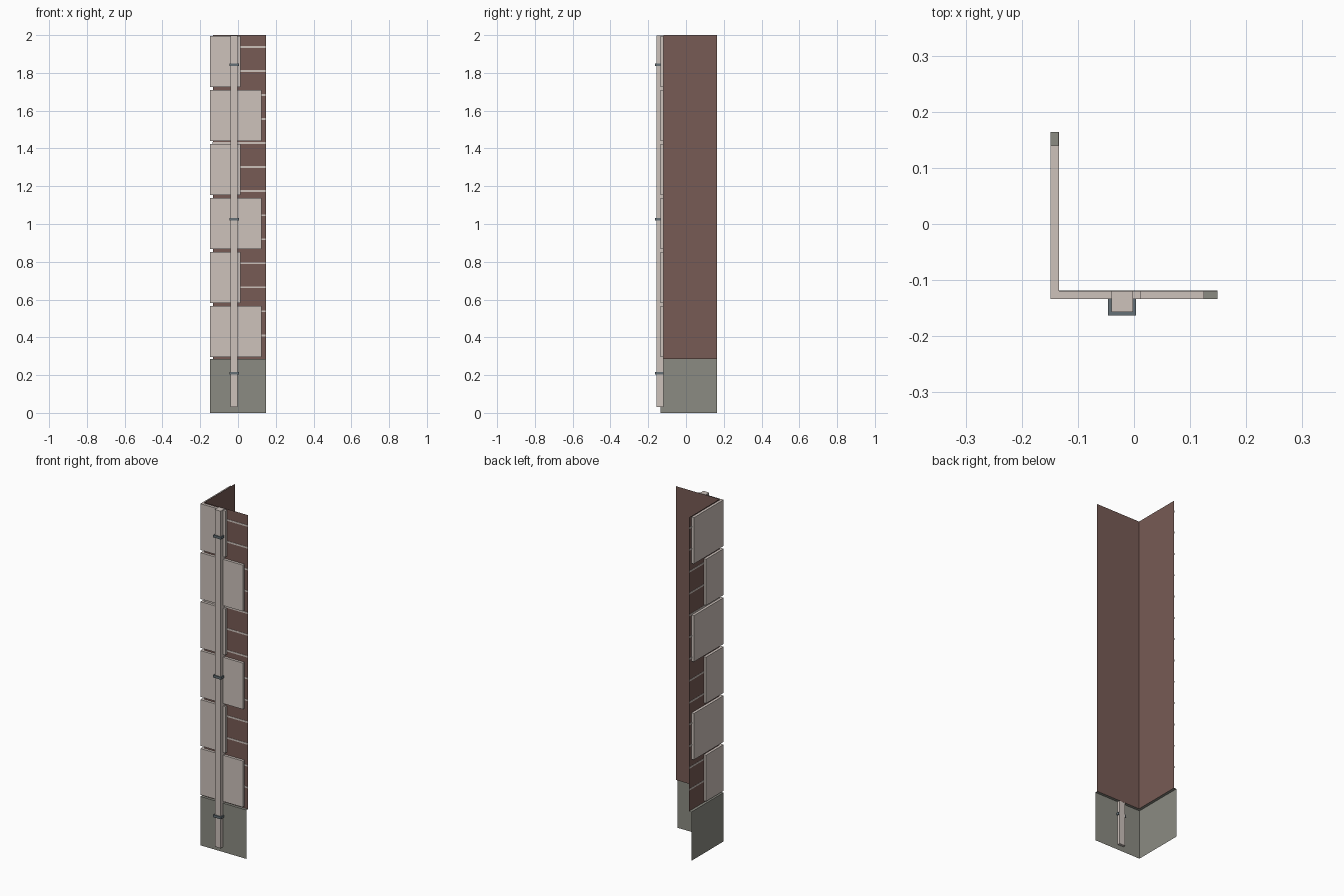
import bpy, bmesh

cube = bpy.data.objects.get("Cube")
if cube:
    bpy.data.objects.remove(cube, do_unlink=True)


def material(name, rgb):
    m = bpy.data.materials.new(name)
    m.use_nodes = True
    m.diffuse_color = (*rgb, 1)
    m.node_tree.nodes["Principled BSDF"].inputs["Base Color"].default_value = (*rgb, 1)
    return m


STONE = material("pale stone", (0.61, 0.54, 0.50))
BRICK = material("brown brick", (0.185, 0.104, 0.09))
PLINTH = material("grey plinth", (0.26, 0.26, 0.225))
METAL = material("slate metal", (0.13, 0.16, 0.18))

# Outer corner, free ends of both legs, and depth of the facing
CX, CY, END_X, END_Y = -0.149, -0.134, 0.149, 0.164
DEPTH = 0.0155
WALL_BASE = 0.285


def finish(name, bm, mat):
    mesh = bpy.data.meshes.new(name)
    bm.to_mesh(mesh)
    bm.free()
    mesh.materials.append(mat)
    obj = bpy.data.objects.new(name, mesh)
    bpy.context.collection.objects.link(obj)
    return obj


def add_sheet(bm, path, z0, z1):
    """Open vertical sheet following a plan path."""
    for a, b in zip(path, path[1:]):
        bm.faces.new([bm.verts.new((*p, z)) for p, z in
                      ((a, z0), (b, z0), (b, z1), (a, z1))])


def corner_path(inset):
    return [(CX + inset, END_Y), (CX + inset, CY + inset), (END_X, CY + inset)]


def corner_plan(x_end, y_end, outer, inner):
    """L-shaped plan between two insets from the outer corner."""
    return [(CX + outer, CY + outer), (x_end, CY + outer), (x_end, CY + inner),
            (CX + inner, CY + inner), (CX + inner, y_end), (CX + outer, y_end)]


def prism(name, plan, z0, z1, mat):
    bm = bmesh.new()
    base = bm.faces.new([bm.verts.new((x, y, z0)) for x, y in plan])
    top = bmesh.ops.extrude_face_region(bm, geom=[base])["geom"]
    bmesh.ops.translate(bm, vec=(0, 0, z1 - z0),
                        verts=[v for v in top if isinstance(v, bmesh.types.BMVert)])
    bmesh.ops.recalc_face_normals(bm, faces=bm.faces)
    return finish(name, bm, mat)


def box(name, x0, x1, y0, y1, z0, z1, mat):
    return prism(name, [(x0, y0), (x1, y0), (x1, y1), (x0, y1)], z0, z1, mat)


# Brick wall sheet
bm = bmesh.new()
add_sheet(bm, corner_path(DEPTH), WALL_BASE, 2)
bmesh.ops.remove_doubles(bm, verts=bm.verts, dist=0.0001)
finish("brick_wall", bm, BRICK)

# Plinth sheet with its top ledge
bm = bmesh.new()
add_sheet(bm, corner_path(0), 0, WALL_BASE)
bm.faces.new([bm.verts.new((x, y, WALL_BASE))
              for x, y in corner_plan(END_X, END_Y, 0, DEPTH)])
bmesh.ops.remove_doubles(bm, verts=bm.verts, dist=0.0001)
finish("plinth", bm, PLINTH)

# Mortar joints
for i in range(13):
    z = 1.937 - 0.1272 * i
    prism(f"mortar_joint_{i + 1}",
          corner_plan(END_X, END_Y, DEPTH - 0.002, DEPTH - 0.0005),
          z - 0.005, z + 0.005, STONE)

# Corner stones, alternating their long side
LONG, SHORT = 0.274, 0.161
for i in range(6):
    z = 0.295 + 0.2858 * i
    along_x, along_y = (LONG, SHORT) if i % 2 == 0 else (SHORT, LONG)
    prism(f"corner_stone_{i + 1}",
          corner_plan(CX + along_x, CY + along_y, 0, DEPTH - 0.0005),
          z, z + 0.27, STONE)

# Square downpipe and its brackets
box("downpipe", -0.04, -0.002, -0.157, -0.119, 0.03, 1.998, STONE)
for i, z in enumerate((0.21, 1.025, 1.843)):
    box(f"pipe_bracket_{i + 1}", -0.046, 0.004, -0.163, -0.1195,
        z - 0.007, z + 0.007, METAL)
